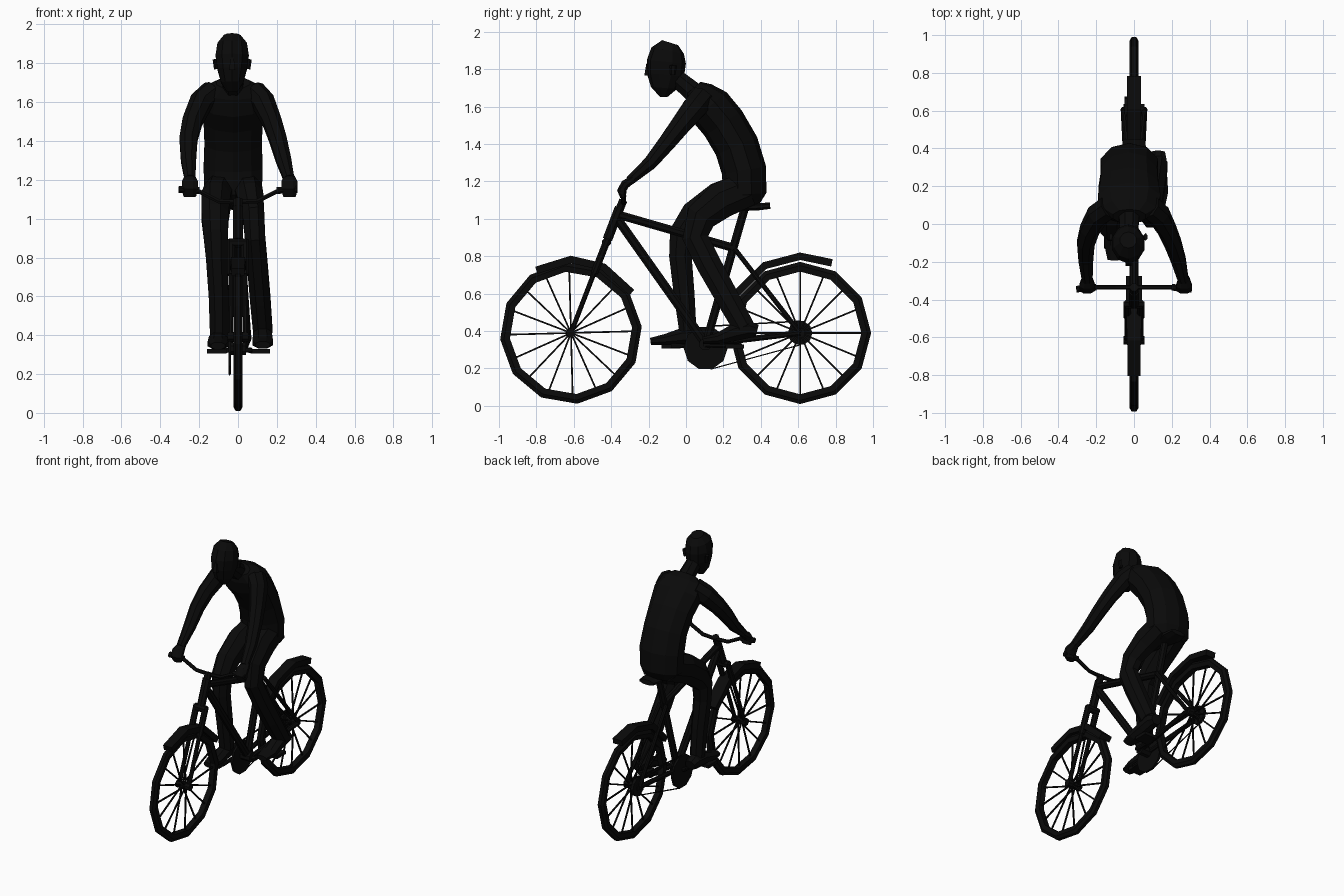
import bpy, bmesh, math
from mathutils import Vector

black = bpy.data.materials.new("matte black")
black.diffuse_color = (0.003, 0.003, 0.003, 1)


def finish(name, bm):
    bmesh.ops.recalc_face_normals(bm, faces=bm.faces)
    me = bpy.data.meshes.new(name)
    bm.to_mesh(me)
    bm.free()
    me.materials.append(black)
    ob = bpy.data.objects.new(name, me)
    bpy.context.collection.objects.link(ob)
    return ob


def loft(bm, pts, n=8):
    """Closed tube through (x, y, z, side radius, depth radius) points."""
    P = [Vector(p[:3]) for p in pts]
    d = P[-1] - P[0]
    ref = Vector((0, 0, 1)) if abs(d.x) > max(abs(d.y), abs(d.z)) else Vector((1, 0, 0))
    rings = []
    for i, p in enumerate(pts):
        t = (P[min(i + 1, len(P) - 1)] - P[max(i - 1, 0)]).normalized()
        u = (ref - t * ref.dot(t)).normalized()
        v = t.cross(u)
        k = 1.414 if n == 4 else 1
        ring = []
        for j in range(n):
            a = math.tau * (j + 0.5) / n
            ring.append(bm.verts.new(P[i] + u * math.cos(a) * p[3] * k + v * math.sin(a) * p[4] * k))
        rings.append(ring)
    for r, s in zip(rings, rings[1:]):
        for j in range(n):
            bm.faces.new((r[j], r[(j + 1) % n], s[(j + 1) % n], s[j]))
    bm.faces.new(rings[0])
    bm.faces.new(rings[-1])


def part(name, *paths, n=8):
    bm = bmesh.new()
    for p in paths:
        loft(bm, p, n)
    return finish(name, bm)


def rod(a, b, r, r2=None):
    return [(*a, r, r), (*b, r2 or r, r2 or r)]


# wheels: tyre, spokes and hub
def wheel(name, y, turn, hub):
    c = Vector((0, y, 0.39))
    bm = bmesh.new()
    rows = []
    for i in range(12):
        a = math.tau * i / 12 + turn
        d = Vector((0, math.cos(a), math.sin(a)))
        rows.append([bm.verts.new(c + d * r + Vector((x, 0, 0))) for x, r in
                     ((-.012, .38), (.012, .38), (.024, .36), (.02, .328), (-.02, .328), (-.024, .36))])
    for r, s in zip(rows, rows[1:] + rows[:1]):
        for j in range(6):
            bm.faces.new((r[j], r[(j + 1) % 6], s[(j + 1) % 6], s[j]))
    finish(name + "_tyre", bm)
    spokes = []
    for i in range(16):
        a = math.tau * i / 16 + turn * 0.3
        d = Vector((0, math.cos(a), math.sin(a)))
        spokes.append(rod(c + d * 0.01 + Vector((0.015 * (-1) ** i, 0, 0)), c + d * 0.335, 0.0045))
    part(name + "_spokes", *spokes, n=4)
    part(name + "_hub", rod((-.055, y, .39), (.055, y, .39), hub))


wheel("front_wheel", -0.615, 0.09, 0.025)
wheel("rear_wheel", 0.61, 0, 0.028)


# mudguards
def guard(name, pts):
    part(name, [(0, y, z, w, 0.02) for y, z, w in pts], n=4)


guard("front_mudguard", [(-.80, .725, .034), (-.615, .783, .036), (-.44, .742, .043), (-.29, .605, .043)])
guard("rear_mudguard", [(.27, .60, .036), (.42, .75, .036), (.61, .80, .037), (.78, .765, .037)])

# frame tubes
part("frame",
     rod((0, -.355, 1.06), (0, -.42, .89), .028),
     rod((0, -.355, 1.02), (0, .27, .84), .024),
     rod((0, -.36, .99), (0, .10, .34), .026),
     rod((0, .315, 1.06), (0, .105, .33), .024),
     rod((-.04, .105, .33), (.04, .105, .33), .035),
     *[rod((s * .025, .26, .84), (s * .055, .61, .39), .014) for s in (-1, 1)],
     *[rod((s * .03, .11, .33), (s * .055, .61, .39), .017) for s in (-1, 1)])

# fork with crown
part("fork",
     rod((-.045, -.425, .875), (.045, -.425, .875), .025),
     *[rod((s * .036, -.42, .89), (s * .036, -.49, .71), .021) for s in (-1, 1)],
     *[rod((s * .036, -.48, .74), (s * .038, -.615, .39), .014) for s in (-1, 1)])

# handlebar, grips and stem
part("handlebar", [(x, y, z, .013, .013) for x, y, z in (
    (-.30, -.345, 1.15), (-.2, -.335, 1.14), (-.10, -.335, 1.09), (0, -.335, 1.085),
    (.10, -.335, 1.09), (.2, -.335, 1.14), (.30, -.345, 1.15))], n=6)
part("grips", *[rod((s * .20, -.335, 1.145), (s * .305, -.345, 1.15), .019) for s in (-1, 1)])
part("stem", rod((0, -.36, 1.04), (0, -.335, 1.10), .024))

# seat
part("seat", [(0, .18, 1.06, .02, .014), (0, .28, 1.06, .035, .02),
              (0, .38, 1.065, .075, .022), (0, .45, 1.07, .06, .018)])

# drivetrain on the left side
part("chainring", rod((-.05, .105, .31), (-.035, .105, .31), .118), n=10)
part("sprocket", rod((-.05, .61, .39), (-.03, .61, .39), .066), n=10)
part("chain", rod((-.043, .11, .425), (-.043, .61, .453), .004),
     rod((-.043, .13, .196), (-.043, .61, .326), .003), n=4)
part("cranks", rod((-.062, .105, .325), (-.062, -.08, .32), .014),
     rod((.062, .105, .325), (.062, .26, .32), .014),
     rod((-.07, .105, .325), (.07, .105, .325), .014))
part("pedals", [(-.11, -.13, .318, .05, .011), (-.11, -.03, .318, .05, .011)],
     [(.115, .21, .318, .05, .011), (.115, .31, .318, .05, .011)], n=4)

# rider torso
CX = -.025
part("torso", [(CX, y, z, a, b) for y, z, a, b in (
    (.325, 1.07, .11, .07), (.315, 1.13, .155, .115), (.31, 1.26, .16, .12),
    (.27, 1.39, .155, .12), (.20, 1.51, .16, .12), (.125, 1.60, .175, .12),
    (.07, 1.665, .155, .085), (.04, 1.70, .09, .05))], n=10)
part("neck", [(CX, .06, 1.66, .06, .06), (CX - .003, -.06, 1.76, .05, .05)])

# rider head, layered from chin to crown
HX = -.03
part("head", [(HX, y, z, a, b) for y, z, a, b in (
    (-.12, 1.652, .028, .02), (-.118, 1.70, .06, .07), (-.11, 1.77, .08, .10),
    (-.105, 1.84, .09, .105), (-.098, 1.90, .08, .088), (-.085, 1.942, .045, .045))], n=10)
part("ears", *[[(HX + s * .085, -.07, 1.77, .01, .014), (HX + s * .092, -.068, 1.82, .01, .02)]
               for s in (-1, 1)], n=6)
part("nose", [(HX, -.205, 1.765, .016, .018), (HX, -.20, 1.83, .008, .012)], n=4)

# arms and hands
part("right_arm", [(-.13, .09, 1.65, .065, .07), (-.19, .05, 1.60, .062, .07),
                   (-.235, -.03, 1.50, .055, .058), (-.255, -.10, 1.41, .05, .05),
                   (-.255, -.19, 1.30, .042, .04), (-.247, -.30, 1.205, .03, .027)])
part("left_arm", [(.08, .09, 1.65, .065, .07), (.13, .05, 1.60, .062, .07),
                  (.175, -.03, 1.50, .052, .058), (.205, -.10, 1.41, .048, .05),
                  (.235, -.19, 1.30, .042, .04), (.262, -.30, 1.205, .03, .027)])
part("hands", *[[(x, -.28, 1.215, .028, .022), (x, -.325, 1.185, .045, .026),
                 (x, -.345, 1.15, .045, .026), (x, -.335, 1.115, .035, .018)] for x in (-.248, .265)])

# legs
part("right_leg", [(-.09, .33, 1.16, .08, .10), (-.112, .18, 1.10, .082, .105),
                   (-.118, .05, 1.01, .075, .095), (-.115, -.02, .92, .068, .075),
                   (-.11, -.03, .80, .06, .065), (-.10, -.01, .60, .055, .06),
                   (-.098, .01, .40, .05, .05)])
part("left_leg", [(.045, .33, 1.16, .08, .10), (.06, .19, 1.10, .076, .105),
                  (.08, .08, 1.01, .06, .09), (.088, .05, .90, .057, .075),
                  (.10, .12, .76, .057, .072), (.115, .22, .58, .057, .068),
                  (.128, .31, .42, .054, .062)])


# shoes, heel to toe
def shoe(name, x, y, z, lift):
    part(name, [(x, y + .13, z + .045 + lift, .04, .035), (x, y + .09, z + .055 + lift, .05, .05),
                (x, y + .01, z + .05 + lift * .6, .052, .05), (x, y - .08, z + .035, .058, .032),
                (x, y - .16, z + .025, .04, .02)])


shoe("right_shoe", -.103, -.03, .32, 0)
shoe("left_shoe", .127, .25, .325, .03)
